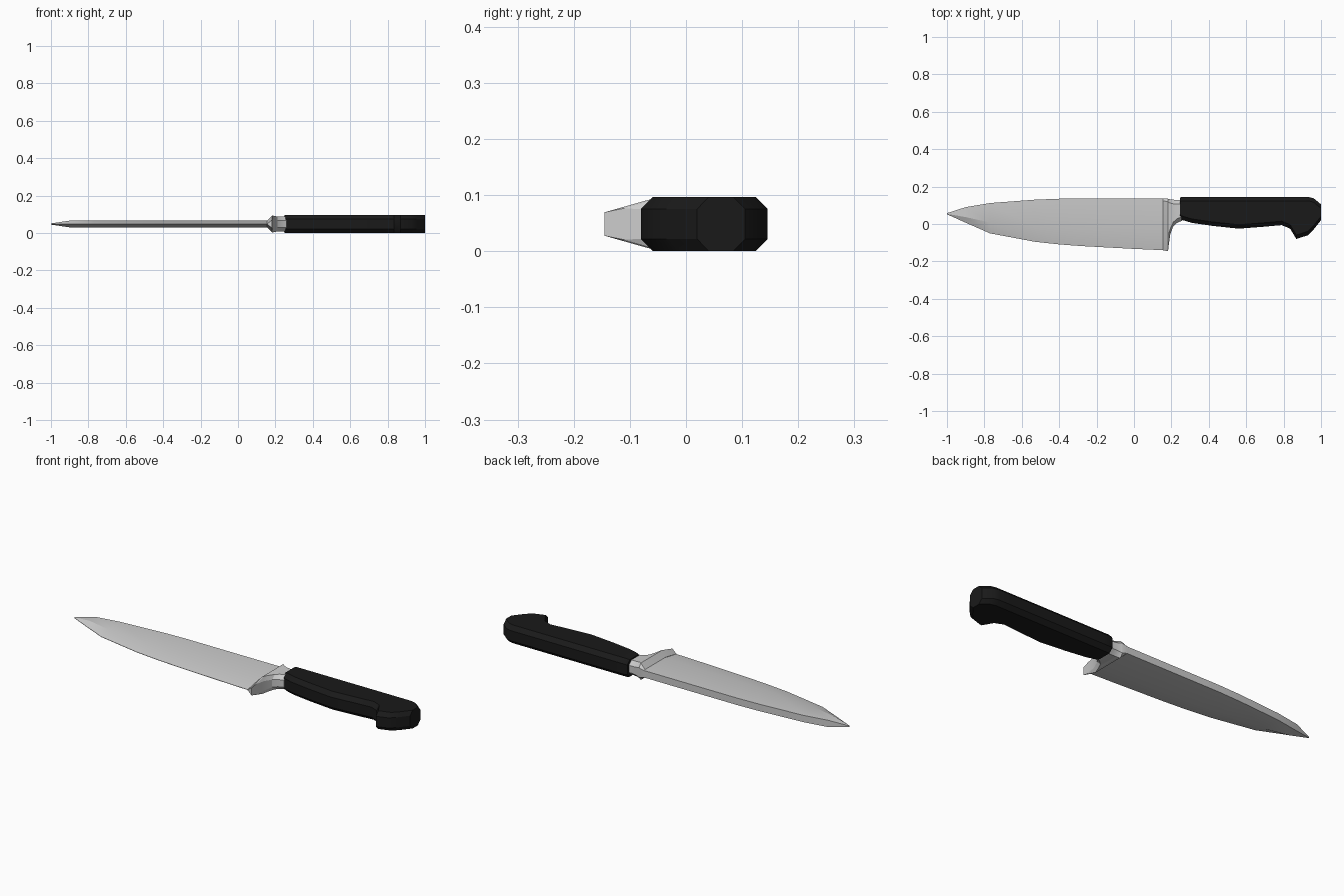
import bpy, bmesh, math

MID = 0.0485  # height of the symmetry plane


def ring(x, top, bottom, half, ct, cb, ztop, zbot):
    """Eight-sided cross-section: ct/cb are the widths of the upper/lower bevels."""
    side = [(top, ztop), (top - ct, half), (bottom + cb, half), (bottom, zbot)]
    loop = side + [(y, -z) for y, z in reversed(side)]
    return [(x, y, MID + z) for y, z in loop]


def loft(name, rings, color=None, smooth=20):
    bm = bmesh.new()
    loops = [[bm.verts.new(p) for p in r] for r in rings]
    for a, b in zip(loops, loops[1:]):
        for i in range(8):
            j = (i + 1) % 8
            bm.faces.new((a[i], a[j], b[j], b[i]))
    bm.faces.new(loops[0])
    bm.faces.new(loops[-1])
    bmesh.ops.recalc_face_normals(bm, faces=bm.faces)
    mesh = bpy.data.meshes.new(name)
    bm.to_mesh(mesh)
    bm.free()
    obj = bpy.data.objects.new(name, mesh)
    bpy.context.collection.objects.link(obj)
    if color:
        mat = bpy.data.materials.new(name + "_colour")
        mat.diffuse_color = color
        mesh.materials.append(mat)
    bpy.ops.object.select_all(action='DESELECT')
    obj.select_set(True)
    bpy.context.view_layer.objects.active = obj
    bpy.ops.object.shade_smooth_by_angle(angle=math.radians(smooth))
    return obj


# Blade: flat spine, parallel flanks, then a wedge down to the edge
# (x, spine y, edge y, half thickness)
blade = [(-1.0, 0.058, 0.052, 0.003), (-0.9, 0.090, 0.007, 0.018),
         (-0.77, 0.112, -0.050, 0.018), (-0.53, 0.130, -0.095, 0.0185),
         (-0.40, 0.135, -0.109, 0.0185), (-0.28, 0.135, -0.118, 0.0185),
         (0.0, 0.135, -0.133, 0.0185), (0.156, 0.135, -0.140, 0.0185)]
loft("blade", [ring(x, t, b, h, 0.04 * (t - b), 0.36 * (t - b), h, 0.001)
               for x, t, b, h in blade])

# Bolster: flares out of the blade, then necks down into the handle
loft("bolster", [
    ring(0.155, 0.135, -0.141, 0.0185, 0.012, 0.09, 0.0185, 0.001),
    ring(0.182, 0.135, -0.145, 0.045, 0.015, 0.085, 0.025, 0.021),
    ring(0.186, 0.134, -0.110, 0.045, 0.018, 0.060, 0.025, 0.028),
    ring(0.194, 0.132, -0.055, 0.043, 0.020, 0.030, 0.023, 0.025),
    ring(0.210, 0.130, -0.012, 0.040, 0.022, 0.022, 0.020, 0.020),
    ring(0.230, 0.128, 0.006, 0.039, 0.022, 0.022, 0.019, 0.019),
    ring(0.258, 0.128, 0.018, 0.039, 0.022, 0.022, 0.019, 0.019),
])

# Handle: bevelled grip with a belly and a hooked butt (x, top y, bottom y)
grip = [(0.256, 0.145, 0.022), (0.31, 0.145, 0.006), (0.42, 0.145, -0.010),
        (0.56, 0.145, -0.025), (0.70, 0.145, -0.014), (0.79, 0.145, -0.006),
        (0.835, 0.145, -0.025), (0.868, 0.145, -0.080), (0.93, 0.145, -0.060),
        (0.96, 0.138, -0.030), (1.0, 0.105, 0.020)]
rings = [ring(0.247, 0.141, 0.028, 0.045, 0.022, 0.022, 0.024, 0.024)]
rings += [ring(x, t, b, 0.0485, 0.021, 0.021, 0.027, 0.027) for x, t, b in grip]
loft("handle", rings, (0.01, 0.01, 0.01, 1), 30)
